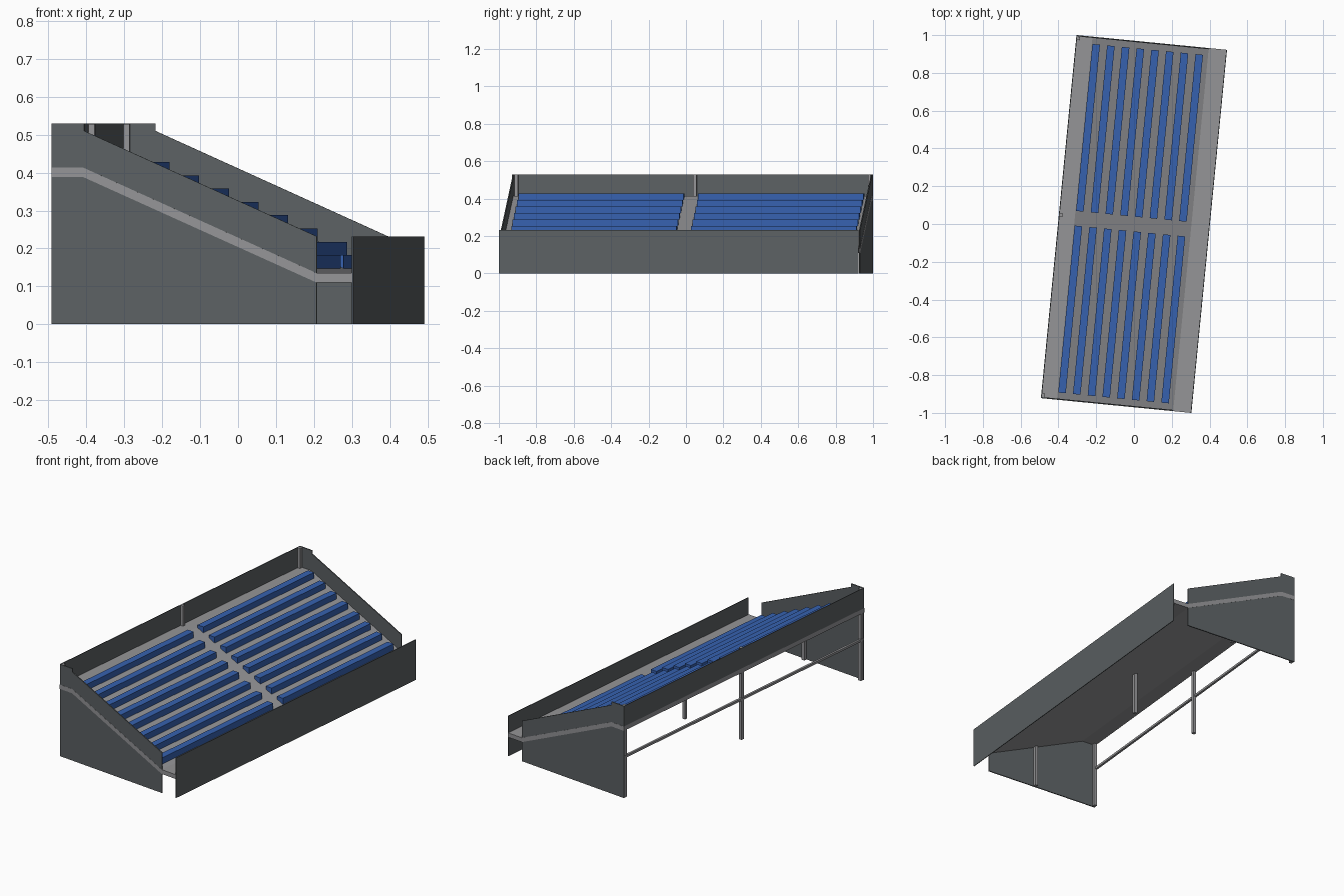
import bpy
import bmesh
import math

cube = bpy.data.objects.get("Cube")
if cube:
    bpy.data.objects.remove(cube, do_unlink=True)

TURN = math.radians(-5.6)      # the whole stand is turned slightly
HALF_U, HALF_V = 0.4, 0.965    # half depth and half length


def material(name, color):
    mat = bpy.data.materials.new(name)
    mat.use_nodes = True
    mat.diffuse_color = (*color, 1)
    mat.node_tree.nodes["Principled BSDF"].inputs["Base Color"].default_value = (*color, 1)
    return mat


wall_mat = material("slate_gray", (0.107, 0.12, 0.126))
deck_mat = material("light_gray", (0.30, 0.30, 0.31))
seat_mat = material("seat_blue", (0.037, 0.12, 0.43))


def extrude(name, profile, v0, v1, mat):
    """Extrude a depth/height profile along the length of the stand."""
    bm = bmesh.new()
    face = bm.faces.new([bm.verts.new((u, v0, z)) for u, z in profile])
    grown = bmesh.ops.extrude_face_region(bm, geom=[face])["geom"]
    moved = [e for e in grown if isinstance(e, bmesh.types.BMVert)]
    bmesh.ops.translate(bm, verts=moved, vec=(0, v1 - v0, 0))
    bmesh.ops.recalc_face_normals(bm, faces=bm.faces)
    mesh = bpy.data.meshes.new(name)
    bm.to_mesh(mesh)
    bm.free()
    mesh.materials.append(mat)
    obj = bpy.data.objects.new(name, mesh)
    obj.rotation_euler.z = TURN
    bpy.context.collection.objects.link(obj)
    return obj


def box(name, u0, u1, v0, v1, z0, z1, mat):
    return extrude(name, [(u0, z0), (u1, z0), (u1, z1), (u0, z1)], v0, v1, mat)


# Deck: flat back walkway, slope, flat front walkway
line = [(-HALF_U, 0.413), (-0.315, 0.413), (0.303, 0.135), (0.397, 0.135)]
under = [(u, z - 0.025) for u, z in reversed(line)]
extrude("deck", line + under, -HALF_V - 0.0007, HALF_V + 0.0007, deck_mat)

# End walls with a sloping top
end_profile = [(-HALF_U, 0), (0.303, 0), (0.303, 0.232), (-0.313, 0.51),
               (-0.313, 0.53), (-HALF_U, 0.53)]
for side, label in ((-1, "front"), (1, "rear")):
    extrude("end_wall_" + label, end_profile, side * HALF_V, side * (HALF_V - 0.006), wall_mat)

# Long back panel above the deck and long front panel down to the ground
box("back_panel", -HALF_U, -0.396, -HALF_V, HALF_V, 0.413, 0.53, wall_mat)
box("front_panel", 0.396, HALF_U, -HALF_V, HALF_V, 0, 0.232, wall_mat)

# Support posts: a tall back row and a short row beneath the slope
for v in (-0.949, 0.01, 0.949):
    box("back_post", -0.3985, -0.38, v - 0.009, v + 0.009, 0, 0.529, deck_mat)
    box("middle_post", -0.009, 0.009, v - 0.009, v + 0.009, 0, 0.26, deck_mat)

# Horizontal brace along the back
box("back_rail", -0.4005, -0.388, -HALF_V + 0.004, HALF_V - 0.004, 0.228, 0.241, deck_mat)

# Eight rows of benches, split by a central aisle
for row in range(8):
    u = -0.292 + row * 0.0783
    top = 0.428 - row * 0.0351
    for side in (-1, 1):
        box("bench", u - 0.02, u + 0.02, side * 0.039, side * 0.927, top - 0.036, top, seat_mat)
